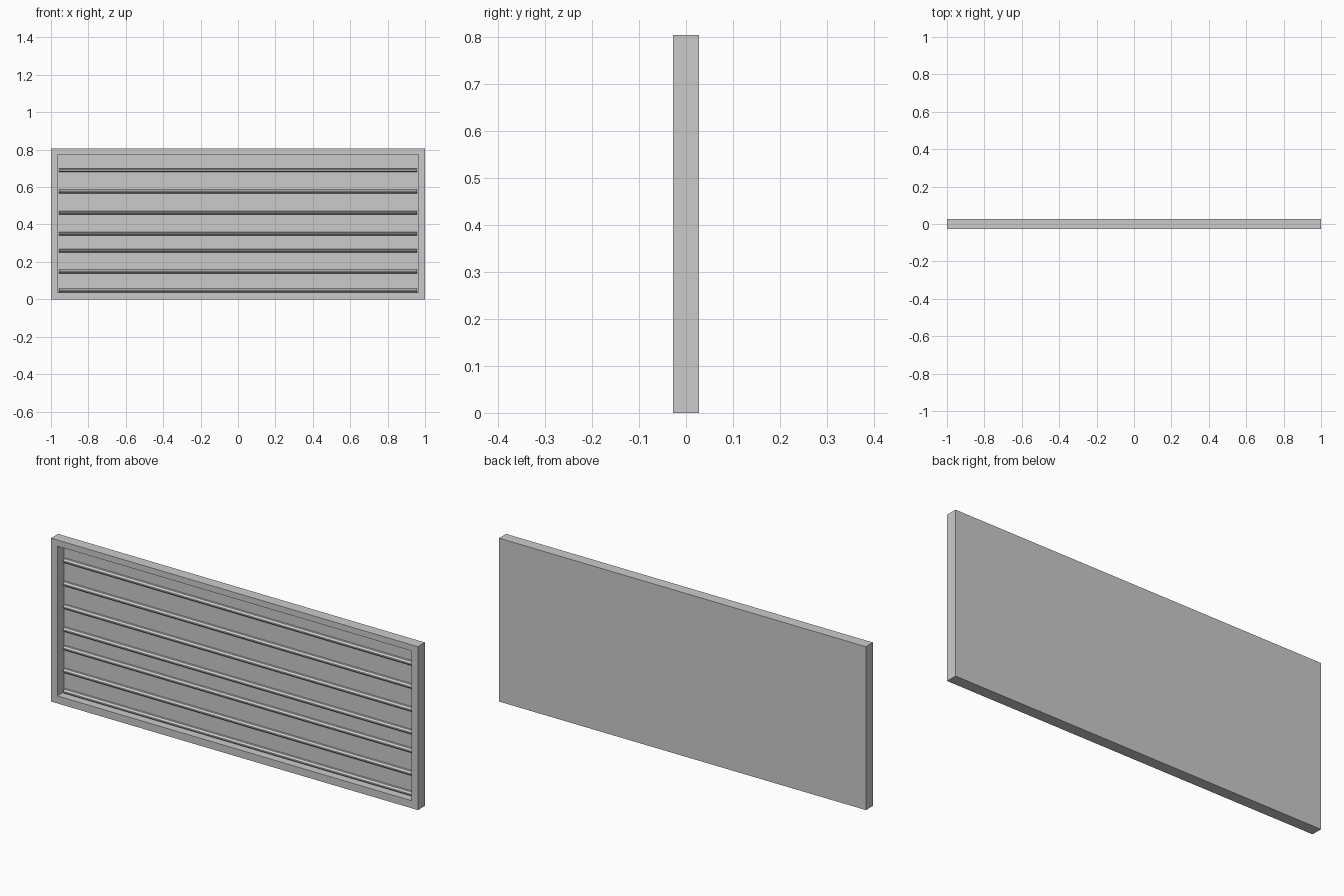
import bpy, bmesh

if "Cube" in bpy.data.objects:
    bpy.data.objects.remove(bpy.data.objects["Cube"])

D = 0.0275            # half depth
H = 0.805             # overall height
OX, Z0, Z1 = 0.965, 0.037, 0.775   # opening
FLOOR = 0.0225        # y of the recessed panel face


def make(name, verts, faces):
    mesh = bpy.data.meshes.new(name)
    mesh.from_pydata(verts, [], faces)
    bm = bmesh.new()
    bm.from_mesh(mesh)
    bmesh.ops.recalc_face_normals(bm, faces=bm.faces)
    bm.to_mesh(mesh)
    bm.free()
    ob = bpy.data.objects.new(name, mesh)
    bpy.context.collection.objects.link(ob)
    return ob


def rect(x, z0, z1, y):
    return [(-x, y, z0), (x, y, z0), (x, y, z1), (-x, y, z1)]


# Shallow tray: outer shell, front rim, recess walls and back panel
loops = [rect(1, 0, H, D), rect(1, 0, H, -D),
         rect(OX, Z0, Z1, -D), rect(OX, Z0, Z1, FLOOR)]
faces = [(0, 1, 2, 3), (12, 13, 14, 15)]
for k in range(3):
    for i in range(4):
        j = (i + 1) % 4
        faces.append((4*k + i, 4*k + j, 4*k + 4 + j, 4*k + 4 + i))
make("frame_and_back_panel", [v for l in loops for v in l], faces)


# Horizontal rails with chamfered fronts, fixed to the back panel
def rail(index, z):
    r, y = 0.010, FLOOR
    prof = [(y, z - r), (y - 0.010, z - r), (y - 0.018, z - 0.003),
            (y - 0.018, z + 0.003), (y - 0.010, z + r), (y, z + r)]
    n = len(prof)
    verts = [(x, p, q) for x in (-0.957, 0.957) for p, q in prof]
    fs = [tuple(range(n)), tuple(range(n, 2*n))]
    fs += [(i, (i+1) % n, n + (i+1) % n, n + i) for i in range(n)]
    make(f"rail_{index}", verts, fs)


for i, z in enumerate((0.047, 0.148, 0.26, 0.351, 0.463, 0.576, 0.69)):
    rail(i + 1, z)
